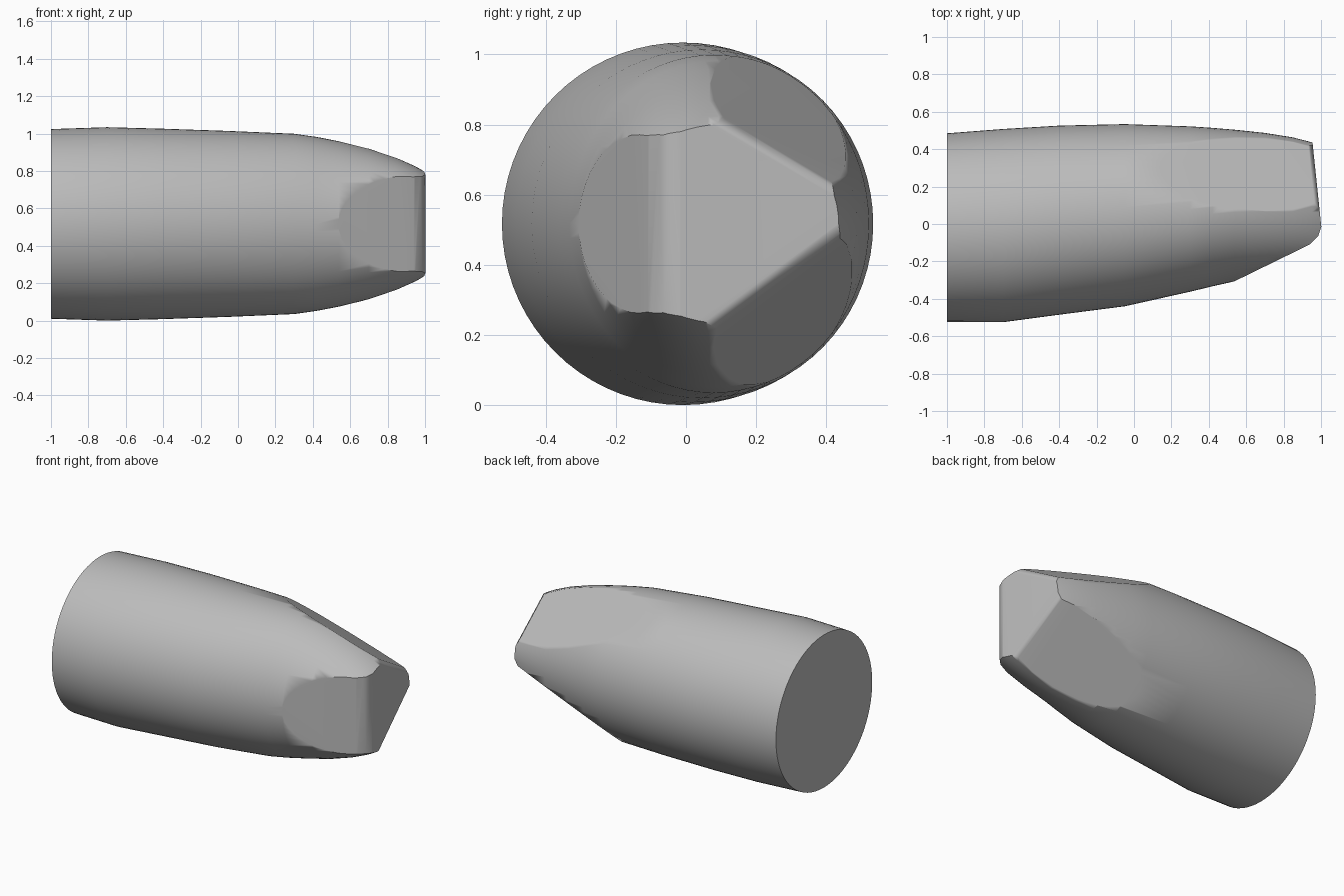
import bpy, bmesh, math
from mathutils import Vector

default = bpy.data.objects.get("Cube")
if default:
    bpy.data.objects.remove(default, do_unlink=True)

metal = bpy.data.materials.new("plain_grey")
metal.use_nodes = True
grey = (0.5, 0.5, 0.5, 1)
metal.diffuse_color = grey
metal.node_tree.nodes["Principled BSDF"].inputs["Base Color"].default_value = grey

# Body sections: x, lowest y, highest y, half height
MID_Z = 0.517
SIDES = 72
sections = [
    (-1.0, -.525, .485, .507), (-.7, -.525, .508, .517), (-.4, -.485, .526, .509),
    (-.05, -.44, .534, .497), (.3, -.362, .522, .482), (.42, -.333, .514, .465),
    (.54, -.306, .504, .442), (.7, -.285, .487, .403), (.85, -.265, .463, .352),
    (.95, -.25, .437, .307), (1.05, -.23, .405, .25),
]

bm = bmesh.new()
rings = []
for x, low, high, half in sections:
    ring = []
    for i in range(SIDES):
        a = math.tau * i / SIDES
        y = (low + high) / 2 + (high - low) / 2 * math.cos(a)
        ring.append(bm.verts.new((x, y, MID_Z + half * math.sin(a))))
    rings.append(ring)
for a, b in zip(rings, rings[1:]):
    for i in range(SIDES):
        j = (i + 1) % SIDES
        bm.faces.new((a[i], a[j], b[j], b[i]))
bm.faces.new(rings[0])
bm.faces.new(rings[-1])
bmesh.ops.recalc_face_normals(bm, faces=bm.faces)


def slice_off(point, normal):
    """Cut away everything beyond the plane and close the opening."""
    geom = bm.verts[:] + bm.edges[:] + bm.faces[:]
    cut = bmesh.ops.bisect_plane(bm, geom=geom, dist=1e-5, plane_co=point,
                                 plane_no=normal, clear_outer=True)
    edges = [e for e in cut["geom_cut"] if isinstance(e, bmesh.types.BMEdge)]
    bmesh.ops.holes_fill(bm, edges=[e for e in edges if e.is_boundary], sides=0)


# Tip facets: end, front, upper back and lower back
end = Vector((.995, .104, 0))
upper = Vector((.072, .152, .245)).normalized()
lower = Vector((.101, .194, -.251)).normalized()
upper_corner = Vector((.99, .06, .84))
lower_corner = Vector((.99, .05, .20))
slice_off((1, 0, MID_Z), end)
slice_off((.54, -.305, MID_Z), (.44, -.9, 0))
slice_off(upper_corner, upper)
slice_off(lower_corner, lower)

# Softened edges around the end facet
slice_off((1, -.02, MID_Z), (.95, -.32, 0))
slice_off((.985, -.065, MID_Z), (.707, -.707, 0))
for corner, side in ((upper_corner, upper), (lower_corner, lower)):
    soft = (end + side).normalized()
    slice_off(corner - soft * .012, soft)

bmesh.ops.recalc_face_normals(bm, faces=bm.faces)
mesh = bpy.data.meshes.new("tapered_body")
bm.to_mesh(mesh)
bm.free()
mesh.materials.append(metal)
body = bpy.data.objects.new("tapered_body", mesh)
bpy.context.collection.objects.link(body)

bpy.ops.object.select_all(action="DESELECT")
body.select_set(True)
bpy.context.view_layer.objects.active = body
bpy.ops.object.shade_smooth_by_angle(angle=math.radians(40))
weighted = body.modifiers.new("even_shading", "WEIGHTED_NORMAL")
weighted.keep_sharp = True
